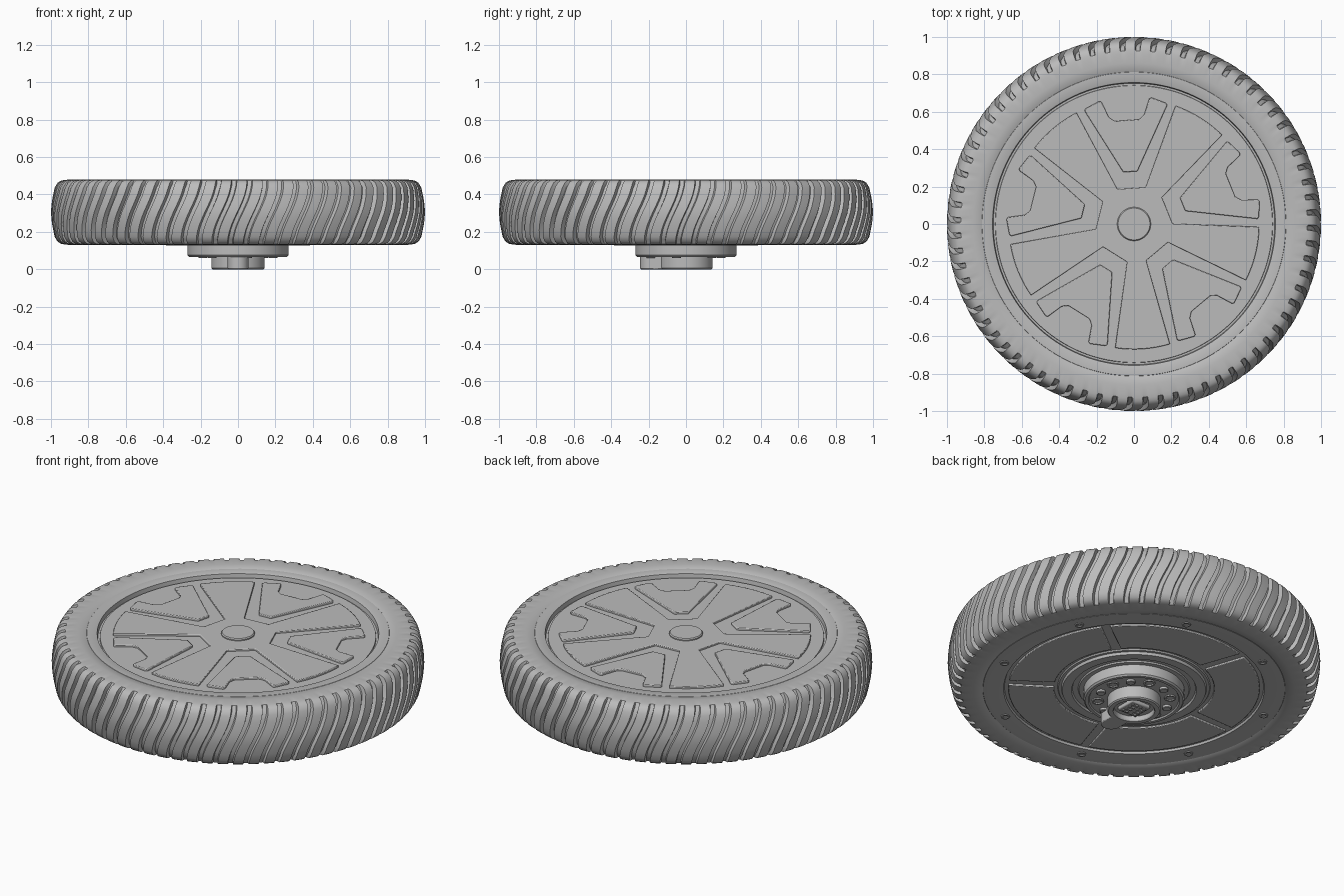
import bpy, bmesh
from math import sin, cos, pi, radians
from mathutils import Vector

if "Cube" in bpy.data.objects:
    bpy.data.objects.remove(bpy.data.objects["Cube"], do_unlink=True)

GREY = (0.5, 0.5, 0.5, 1)
grey = bpy.data.materials.new("plain grey")
grey.use_nodes = True
grey.diffuse_color = GREY
grey.node_tree.nodes["Principled BSDF"].inputs["Base Color"].default_value = GREY


def finish(name, bm, bevel=0):
    bmesh.ops.recalc_face_normals(bm, faces=bm.faces)
    mesh = bpy.data.meshes.new(name)
    bm.to_mesh(mesh)
    bm.free()
    mesh.materials.append(grey)
    ob = bpy.data.objects.new(name, mesh)
    bpy.context.collection.objects.link(ob)
    bpy.ops.object.select_all(action='DESELECT')
    ob.select_set(True)
    bpy.context.view_layer.objects.active = ob
    bpy.ops.object.shade_smooth_by_angle(angle=radians(30))
    if bevel:
        mod = ob.modifiers.new("soft edge", 'BEVEL')
        mod.width = bevel
        mod.segments = 2
        mod.limit_method = 'ANGLE'
    return ob


def grid(bm, rows):
    """Skin closed rings of points."""
    rings = [[bm.verts.new(p) for p in row] for row in rows]
    for a, b in zip(rings, rings[1:]):
        for i in range(len(a)):
            j = (i + 1) % len(a)
            bm.faces.new((a[i], a[j], b[j], b[i]))
    return rings


def polar(r, deg, z=0.0):
    return Vector((r * cos(radians(deg)), r * sin(radians(deg)), z))


def lathe(name, profile, n=128, at=(0, 0), bm=None):
    """Spin (radius, height) points, capping both ends."""
    own = bm is None
    bm = bm or bmesh.new()
    off = Vector((at[0], at[1], 0))
    rings = grid(bm, [[polar(r, 360 * i / n, z) + off for i in range(n)] for r, z in profile])
    bm.faces.new(rings[0])
    bm.faces.new(rings[-1])
    if own:
        return finish(name, bm)


def prism(bm, pts, z0, z1):
    low, high = grid(bm, [[Vector((p.x, p.y, z)) for p in pts] for z in (z0, z1)])
    bm.faces.new(low)
    bm.faces.new(high)


def arc(r, a0, a1, n=8):
    return [polar(r, a0 + (a1 - a0) * i / n) for i in range(n + 1)]


# Tyre with S-shaped grooves: radius, height, groove depth
MID, HALF, TREADS = 0.305, 0.175, 72
half = [(0.80, 0.465, 0), (0.815, 0.475, 0), (0.86, 0.48, 0), (0.91, 0.479, 0),
        (0.93, 0.477, 0.004), (0.948, 0.473, 0.015), (0.965, 0.462, 0.022),
        (0.98, 0.437, 0.025), (0.988, 0.40, 0.025), (0.994, 0.37, 0.025), (0.998, 0.335, 0.025)]
rows = half + [(1.0, MID, 0.025)] + [(r, 2 * MID - z, d) for r, z, d in reversed(half)]
# position within one pitch, and whether it lies on the groove floor
pattern = [(0, 1), (0.13, 1), (0.26, 1), (0.31, 0), (0.53, 0), (0.75, 0), (0.95, 0)]
bm = bmesh.new()
rings = []
for r, z, depth in rows:
    twist = 3.1 * sin((z - MID) / HALF * pi / 2)
    drop = 0.5 * depth if abs(z - MID) > 0.14 else 0
    drop *= 1 if z > MID else -1
    rings.append([polar(r - depth * low, 360 / TREADS * (k + f) + twist, z - drop * low)
                  for k in range(TREADS) for f, low in pattern])
grid(bm, rings)
finish("tyre", bm)

# Wheel body: top lip and recessed cover, underside plate and raised boss
lathe("wheel_body", [
    (0.01, 0.455), (0.74, 0.455), (0.742, 0.447), (0.752, 0.447), (0.756, 0.472),
    (0.762, 0.475), (0.812, 0.475), (0.818, 0.468), (0.82, 0.30), (0.82, 0.145),
    (0.81, 0.136), (0.72, 0.136), (0.70, 0.138), (0.695, 0.15), (0.41, 0.15),
    (0.405, 0.143), (0.39, 0.143), (0.385, 0.128), (0.335, 0.128), (0.33, 0.14),
    (0.30, 0.14), (0.295, 0.132), (0.01, 0.132)])

# Raised five-armed star on the top cover
STEP = 72
star = []
for k in range(5):
    a = 58 + STEP * k
    star += [polar(0.206, a - 14.4)] + arc(0.67, a - 12.7, a + 12.7) + [polar(0.206, a + 14.4)]
bm = bmesh.new()
prism(bm, star, 0.45, 0.468)
finish("star_panel", bm, 0.004)

# Notched pads between the arms
side = [(0.28, 0.038), (0.622, 0.222), (0.634, 0.215), (0.668, 0.14),
        (0.664, 0.128), (0.578, 0.094), (0.556, 0.066)]
bm = bmesh.new()
for k in range(5):
    a = 22 + STEP * k
    u, v = polar(1, a), polar(1, a + 90)
    outline = [u * p + v * q for p, q in side] + [u * p - v * q for p, q in reversed(side)]
    prism(bm, outline, 0.45, 0.468)
finish("notched_pads", bm, 0.004)

lathe("centre_cap", [(0.01, 0.45), (0.09, 0.45), (0.09, 0.474), (0.085, 0.48), (0.01, 0.48)], 48)

# Underside panels separated by radial gaps
bm = bmesh.new()
for k in range(5):
    a = 37 + STEP * k
    prism(bm, arc(0.675, a + 2, a + 70, 24) + arc(0.43, a + 68.5, a + 3.5, 24), 0.155, 0.14)
finish("underside_panels", bm, 0.004)

# Cover screws near the rim
bm = bmesh.new()
for k in range(8):
    p = polar(0.75, 27 + 45 * k)
    lathe("", [(0.024, 0.15), (0.024, 0.131), (0.015, 0.131), (0.012, 0.139), (0.002, 0.139)],
          16, (p.x, p.y), bm)
finish("cover_screws", bm)

# Mounting flange with screws and small bosses
lathe("mounting_flange", [
    (0.01, 0.14), (0.262, 0.14), (0.27, 0.132), (0.27, 0.075), (0.262, 0.066), (0.245, 0.066),
    (0.24, 0.074), (0.15, 0.074), (0.01, 0.074)], 96)
bm = bmesh.new()
for k in range(6):
    p = polar(0.195, 45 + 60 * k)
    lathe("", [(0.024, 0.08), (0.024, 0.062), (0.02, 0.059), (0.002, 0.059)], 20, (p.x, p.y), bm)
finish("flange_screws", bm)
bm = bmesh.new()
for k in range(6):
    if k != 3:
        p = polar(0.195, 75 + 60 * k)
        lathe("", [(0.032, 0.08), (0.032, 0.067), (0.023, 0.067), (0.021, 0.073), (0.002, 0.073)],
              20, (p.x, p.y), bm)
finish("flange_bosses", bm)

# Hollow axle stub with a rounded cable outlet toward the front
lathe("axle_stub", [
    (0.01, 0.1), (0.143, 0.1), (0.143, 0.006), (0.137, 0), (0.112, 0), (0.108, 0.006),
    (0.108, 0.03), (0.01, 0.03)], 64)
bm = bmesh.new()
cap = [p + Vector((0, -0.19, 0)) for p in arc(0.055, 180, 360, 16)]
prism(bm, [Vector((-0.055, -0.122, 0))] + cap + [Vector((0.055, -0.122, 0))], 0.09, 0.0)
finish("cable_outlet", bm, 0.005)

# Square connector with a grid of pins inside the stub
bm = bmesh.new()
prism(bm, [polar(0.088, 45 + 90 * k) for k in range(4)], 0.04, 0.01)
finish("connector_block", bm, 0.006)
bm = bmesh.new()
for i in range(4):
    for j in range(4):
        lathe("", [(0.008, 0.015), (0.008, 0.004), (0.002, 0.004)], 8,
              (0.027 * (i - 1.5), 0.027 * (j - 1.5)), bm)
finish("connector_pins", bm)
